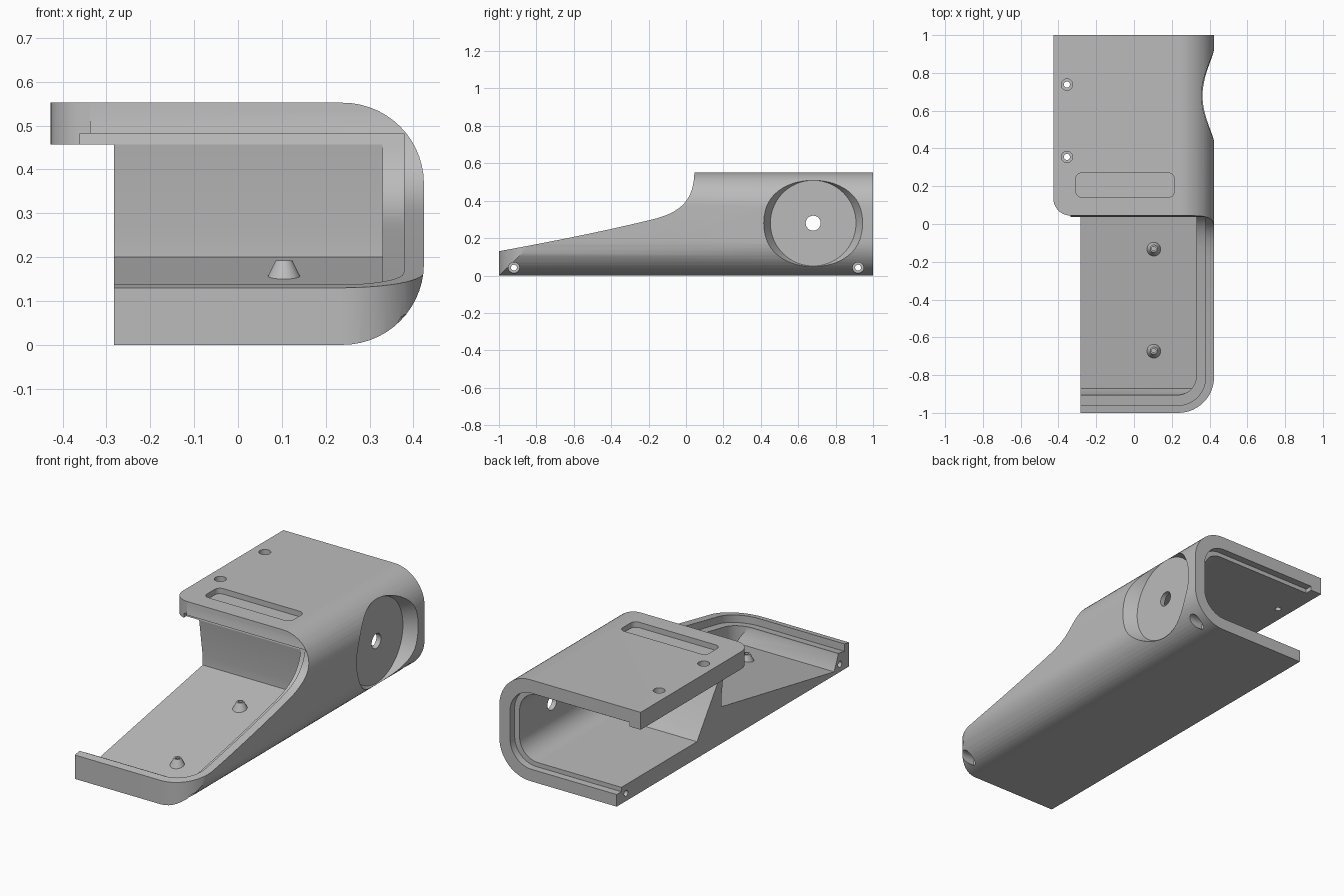
import bpy, bmesh, math
from mathutils import Vector
from mathutils.geometry import interpolate_bezier

old = bpy.data.objects.get("Cube")
if old:
    bpy.data.objects.remove(old)

grey = bpy.data.materials.new("plain grey")
grey.use_nodes = True
colour = (0.5, 0.5, 0.5, 1)
grey.diffuse_color = colour
grey.node_tree.nodes["Principled BSDF"].inputs["Base Color"].default_value = colour


def add_object(name, bm):
    bmesh.ops.recalc_face_normals(bm, faces=bm.faces[:])
    mesh = bpy.data.meshes.new(name)
    bm.to_mesh(mesh)
    bm.free()
    mesh.materials.append(grey)
    ob = bpy.data.objects.new(name, mesh)
    bpy.context.scene.collection.objects.link(ob)
    return ob


def prism(name, points, axis, lo, hi):
    """Extrude a 2D outline along an axis; outline holds the other two axes in order."""
    def place(p, d):
        v = list(p)
        v.insert(axis, d)
        return v
    bm = bmesh.new()
    face = bm.faces.new([bm.verts.new(place(p, lo)) for p in points])
    step = bmesh.ops.extrude_face_region(bm, geom=[face])
    shift = Vector(place((0, 0), hi - lo))
    bmesh.ops.translate(bm, vec=shift, verts=[g for g in step["geom"] if isinstance(g, bmesh.types.BMVert)])
    return add_object(name, bm)


def rounded(x0, y0, x1, y1, radii, n=14):
    """Rectangle outline, radii in the order low-low, high-low, high-high, low-high."""
    pts = []
    corners = [(x0, y0, 1, 1), (x1, y0, -1, 1), (x1, y1, -1, -1), (x0, y1, 1, -1)]
    for i, ((x, y, sx, sy), r) in enumerate(zip(corners, radii)):
        if r == 0:
            pts.append((x, y))
            continue
        for k in range(n + 1):
            a = math.pi * (1 + i / 2 + k / n / 2)
            pts.append((x + sx * r + r * math.cos(a), y + sy * r + r * math.sin(a)))
    return pts


def cone(name, base, tip, r1, r2, n=40):
    base, tip = Vector(base), Vector(tip)
    bm = bmesh.new()
    bmesh.ops.create_cone(bm, cap_ends=True, segments=n, radius1=r1, radius2=r2, depth=(tip - base).length)
    turn = Vector((0, 0, 1)).rotation_difference(tip - base).to_matrix()
    bmesh.ops.rotate(bm, matrix=turn, verts=bm.verts[:])
    bmesh.ops.translate(bm, vec=(base + tip) / 2, verts=bm.verts[:])
    return add_object(name, bm)


def combine(ob, other, operation="DIFFERENCE"):
    mod = ob.modifiers.new("combine", "BOOLEAN")
    mod.object, mod.operation, mod.solver = other, operation, "EXACT"
    bpy.context.view_layer.update()
    done = bpy.data.meshes.new_from_object(ob.evaluated_get(bpy.context.evaluated_depsgraph_get()))
    ob.modifiers.clear()
    ob.data = done
    bpy.data.objects.remove(other)
    return ob


# Side curve of the sloping wall
curve = interpolate_bezier(Vector((-1, .13)), Vector((-.7, .185)), Vector((-.45, .235)), Vector((-.2, .295)), 14)
curve += interpolate_bezier(Vector((-.2, .295)), Vector((-.05, .33)), Vector((.04, .38)), Vector((.045, .552)), 20)[1:]
curve = [tuple(p) for p in curve]

# Outer shell: rounded section, rounded front corner, sloping top
shell = prism("shell", rounded(-.427, 0, .424, .552, (0, .185, .185, 0)), 1, -1, 1)
combine(shell, prism("plan", rounded(-.6, -1, .424, 1.2, (0, .19, 0, 0)), 2, -.1, .7), "INTERSECT")
combine(shell, prism("slope", [(-1.2, .1)] + curve + [(.045, .7), (-1.2, .7)], 0, -.7, .7))
combine(shell, prism("open_side", [(-.6, -.1), (-.283, -.1), (-.283, .457), (-.6, .457)], 1, -1.2, 1.2))

# Front tray with sloping floor
tray = prism("tray", [(-.87, .02), (.1, .2), (.1, .25), (.07, .457), (-.91, .457), (-.91, .11)], 0, -.7, .33)
combine(tray, prism("tray_plan", rounded(-.6, -.905, .33, .5, (0, .1, 0, 0)), 2, -.1, .7), "INTERSECT")
combine(shell, tray)

# Ledge following the rim
ledge_line = [(y + .03, min(z - .035, .482)) for y, z in curve if z < .53]
ledge = prism("ledge", [(-1.2, .095)] + ledge_line + [(-1.2, .482)], 0, -.36, .378)
combine(ledge, prism("ledge_plan", rounded(-.6, -.96, .5, .5, (0, 0, 0, 0)), 2, -.1, .7), "INTERSECT")
combine(ledge, prism("ledge_corner", rounded(-.5, -.96, .378, .6, (0, .145, 0, 0)), 2, -.1, .7), "INTERSECT")
combine(shell, ledge)

# Rear bay behind the leaning divider
bay = prism("bay", [(.31, .09), (.14, .33), (.1, .457), (1.1, .457), (1.1, .09)], 0, -.7, .33)
combine(bay, prism("bay_section", rounded(-.6, .09, .33, .457, (0, .11, .11, 0)), 1, -.2, 1.2), "INTERSECT")
combine(shell, bay)
combine(shell, prism("rear_step", rounded(-.36, .066, .36, .48, (0, .13, .13, 0)), 1, .96, 1.1))
combine(shell, prism("rear_step_open", [(-.5, .066), (-.2, .066), (-.2, .457), (-.5, .457)], 1, .96, 1.1))

# Rounded lid corner
r = .09
arc = [(-.427 + r - r * math.cos(a), .045 + r - r * math.sin(a)) for a in [math.pi / 2 * k / 12 for k in range(13)]]
combine(shell, prism("lid_corner", [(-.5, .02), (-.5, .045 + r)] + arc + [(-.427 + r, .02)], 2, .4, .7))

# Round flared recess and pivot hole
combine(shell, cone("recess", (.357, .68, .28), (.457, .68, .28), .229, .282, 72))
combine(shell, cone("pivot_hole", (.2, .68, .28), (.5, .68, .28), .04, .04))

# Slot in the lid
combine(shell, prism("slot", rounded(-.308, .142, .213, .27, (.03,) * 4, 6), 2, .522, .6))

# Lid screw holes
for y in (.355, .738):
    combine(shell, cone("lid_hole", (-.355, y, .4), (-.355, y, .6), .016, .016))
    combine(shell, cone("lid_counterbore", (-.355, y, .515), (-.355, y, .6), .03, .03))

# Long holes through the base, counterbored on the outer side
for y in (-.92, .92):
    combine(shell, cone("base_hole", (-.5, y, .042), (.5, y, .042), .016, .016))
    combine(shell, cone("base_counterbore", (.29, y, .042), (.5, y, .042), .029, .029))

# Conical posts on the tray floor
posts = []
for name, y in (("front_post", -.67), ("rear_post", -.13)):
    z = .02 + (y + .87) * .18 / .97
    post = cone(name, (.105, y, z - .012), (.105, y, z + .035), .042, .019)
    posts.append(combine(post, cone("post_hole", (.105, y, z + .01), (.105, y, z + .06), .011, .011)))

# Smooth the curved surfaces, keep the edges sharp
bpy.ops.object.select_all(action="DESELECT")
for ob in [shell] + posts:
    ob.select_set(True)
bpy.context.view_layer.objects.active = shell
bpy.ops.object.shade_smooth_by_angle(angle=math.radians(30))
